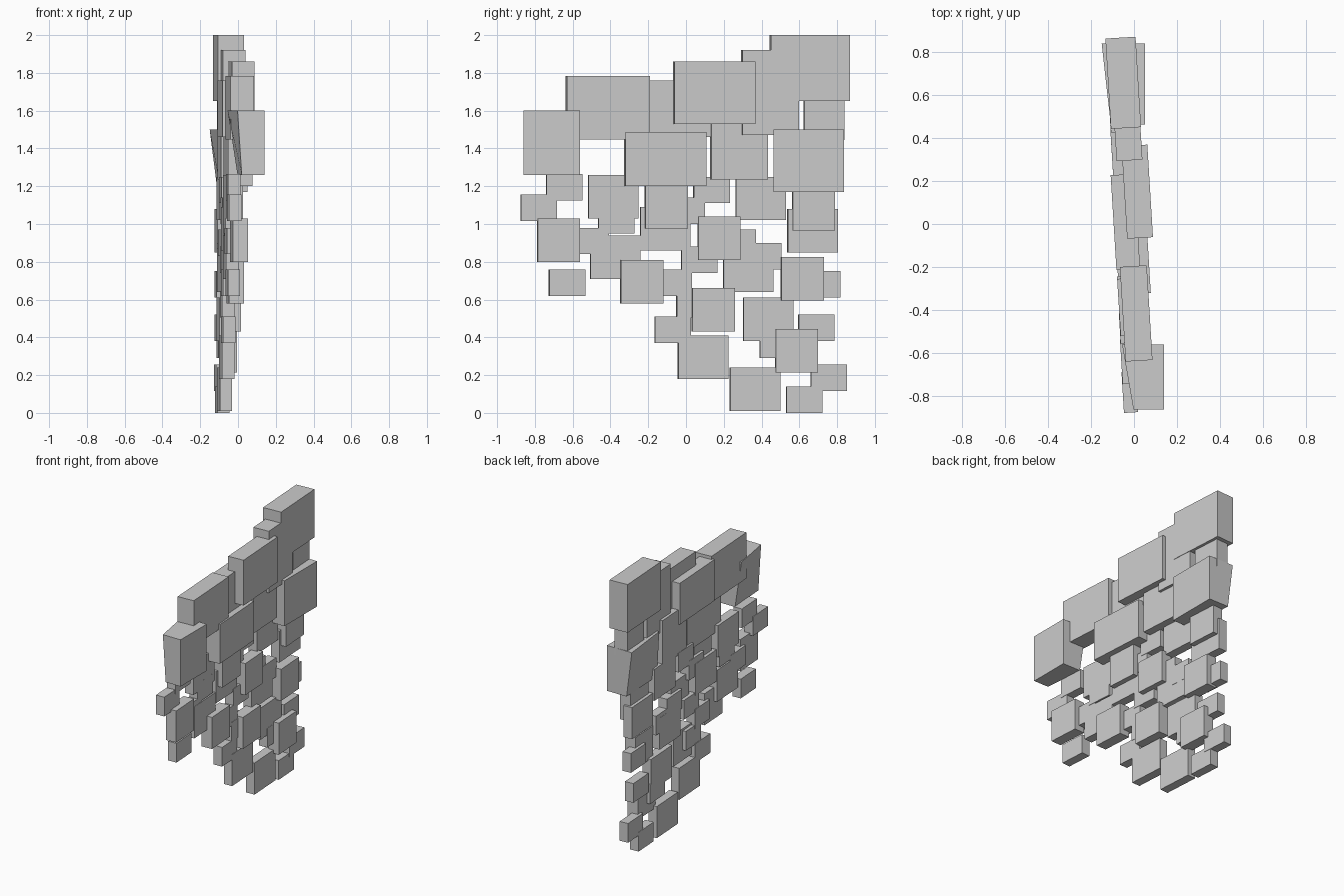
import bpy
import bmesh
from math import radians

default_cube = bpy.data.objects.get("Cube")
if default_cube:
    bpy.data.objects.remove(default_cube, do_unlink=True)

# Plain stone colour shared by every block
stone = bpy.data.materials.new("grey_stone")
stone.use_nodes = True
stone_colour = (0.6, 0.6, 0.6, 1)
stone.diffuse_color = stone_colour
stone.node_tree.nodes["Principled BSDF"].inputs["Base Color"].default_value = stone_colour

YAW = radians(3.5)


def wall_x(y):
    """Middle of the slanting wall at a given depth."""
    return -0.055 - 0.045 * y


def add_block(name, centre, size, yaw=YAW, corner_pull=0.0):
    """Add a box; corner_pull drags its rear upper corner outwards."""
    mesh = bpy.data.meshes.new(name)
    bm = bmesh.new()
    bmesh.ops.create_cube(bm, size=1)
    bmesh.ops.scale(bm, vec=size, verts=bm.verts)
    for vert in bm.verts:
        if vert.co.x < 0 and vert.co.y > 0:
            vert.co.x -= corner_pull * (1 if vert.co.z > 0 else 0.3)
        elif vert.co.x < 0 and vert.co.z > 0:
            vert.co.x -= corner_pull * 0.3
    bm.to_mesh(mesh)
    bm.free()
    mesh.materials.append(stone)
    block = bpy.data.objects.new(name, mesh)
    block.location = centre
    block.rotation_euler.z = yaw
    bpy.context.collection.objects.link(block)
    return block


def add_cluster(name, size, offset, places):
    """Scatter equal blocks along the wall at (y, z) places."""
    for number, (y, z) in enumerate(places, start=1):
        add_block(f"{name}_{number}", (wall_x(y) + offset, y, z), size)


# Heavy upper blocks: x, y, z, thickness, width, height
large_blocks = {
    "peak_block": ((-0.05, 0.655, 1.825), (0.14, 0.42, 0.35)),
    "shoulder_block": ((-0.03, 0.445, 1.695), (0.12, 0.3, 0.45)),
    "upper_middle_block": ((0.015, 0.15, 1.695), (0.12, 0.43, 0.33)),
    "upper_front_block": ((0.01, -0.415, 1.615), (0.125, 0.44, 0.335)),
    "recessed_block": ((-0.04, 0.01, 1.61), (0.11, 0.44, 0.3)),
    "centre_block": ((0.0, -0.11, 1.345), (0.13, 0.43, 0.285)),
    "inner_block": ((-0.04, 0.28, 1.4), (0.12, 0.3, 0.33)),
    "rear_link_block": ((-0.055, 0.73, 1.57), (0.1, 0.21, 0.25)),
}
for name, (centre, size) in large_blocks.items():
    add_block(name, centre, size)

# Wedge-shaped end blocks
add_block("front_wedge", (0.08, -0.71, 1.43), (0.12, 0.3, 0.34),
          yaw=0, corner_pull=0.075)
add_block("rear_wedge", (-0.02, 0.65, 1.335), (0.14, 0.375, 0.33),
          yaw=0, corner_pull=0.06)

# Square blocks standing proud of the wall
add_cluster("square_block", (0.08, 0.225, 0.23), 0.03, [
    (-0.675, 0.915), (-0.235, 0.695), (-0.105, 1.09), (0.175, 0.925),
    (0.675, 1.08), (0.615, 0.71), (0.145, 0.545), (0.585, 0.33),
])

# Wide blocks forming the body of the wall
add_cluster("wide_block", (0.065, 0.265, 0.23), 0.0, [
    (-0.385, 1.145), (-0.375, 0.825), (-0.11, 0.975), (0.395, 1.135),
    (0.67, 0.965), (0.33, 0.755), (0.435, 0.495), (0.09, 0.295),
    (0.365, 0.125),
])

# Small blocks filling the gaps and trailing off the edges
add_cluster("small_block", (0.065, 0.19, 0.14), 0.0, [
    (-0.645, 1.195), (-0.78, 1.085), (-0.63, 0.69), (-0.505, 0.91),
    (-0.37, 1.02), (-0.065, 0.69), (0.07, 0.81), (0.135, 1.18),
    (0.005, 1.07), (0.41, 0.83), (0.275, 0.9), (0.72, 0.68),
    (0.045, 0.575), (0.69, 0.45), (-0.07, 0.44), (0.485, 0.36),
    (0.755, 0.185), (0.625, 0.07),
])
